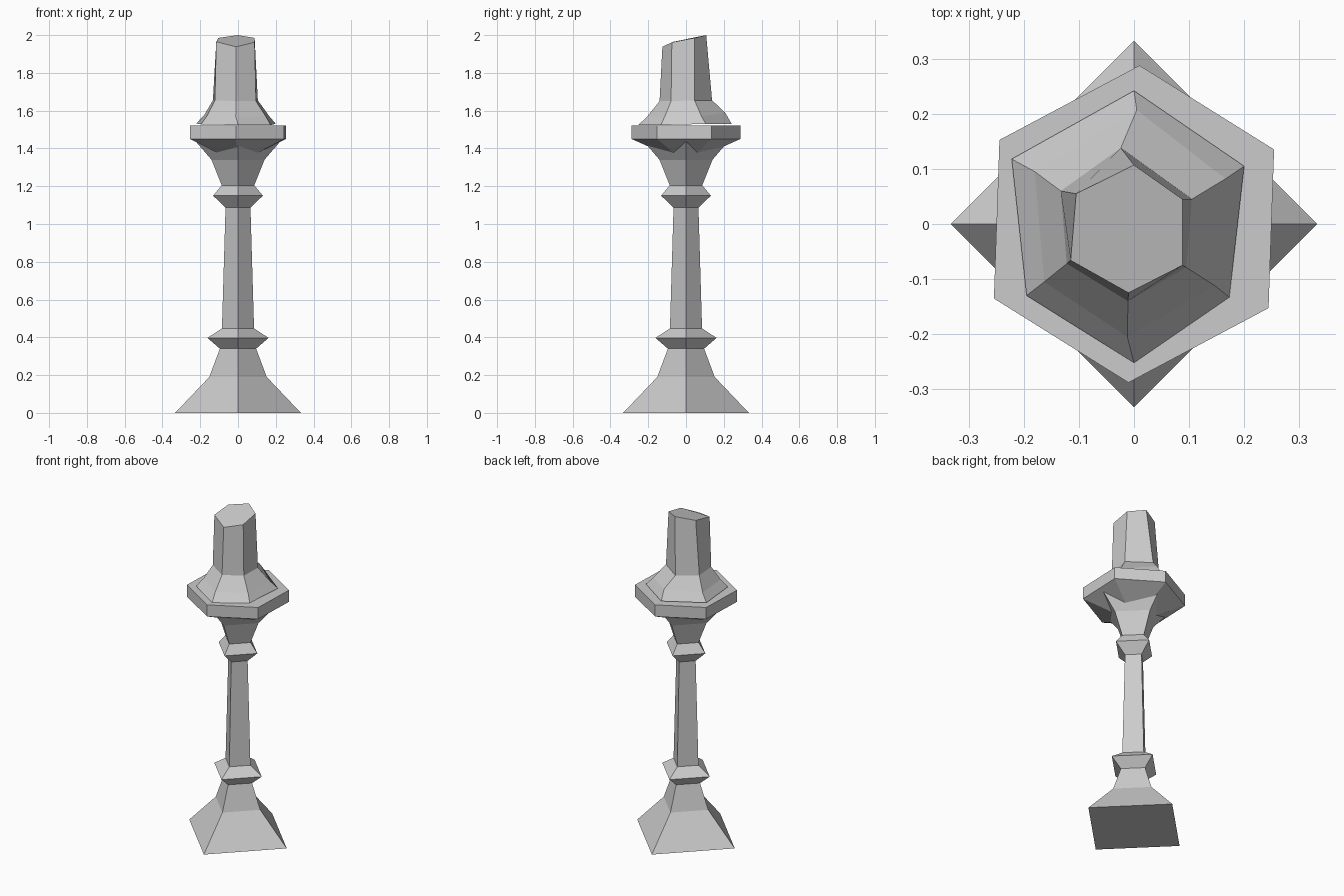
import bpy, math


def loft(name, rings):
    """Skin a stack of equal-sized rings and cap both ends."""
    n = len(rings[0])
    verts = [v for ring in rings for v in ring]
    faces = [tuple(reversed(range(n))),
             tuple(range((len(rings) - 1) * n, len(rings) * n))]
    for k in range(len(rings) - 1):
        for i in range(n):
            j = (i + 1) % n
            faces.append((k * n + i, k * n + j, (k + 1) * n + j, (k + 1) * n + i))
    mesh = bpy.data.meshes.new(name)
    mesh.from_pydata(verts, [], faces)
    mesh.update()
    obj = bpy.data.objects.new(name, mesh)
    bpy.context.collection.objects.link(obj)
    return obj


def turned(name, profile, sides, start):
    """Loft regular polygons from (radius, z) pairs."""
    angles = [start + 2 * math.pi * i / sides for i in range(sides)]
    return loft(name, [[(r * math.cos(a), r * math.sin(a), z) for a in angles]
                       for r, z in profile])


# Square holder: foot, knops, stem and flared cup, corners on the axes
turned("stem", [(0.333, 0), (0.152, 0.19), (0.096, 0.34), (0.162, 0.397),
                (0.085, 0.447), (0.066, 1.087), (0.132, 1.15), (0.086, 1.205),
                (0.14, 1.34), (0.235, 1.45)], 4, 0)

# Hexagonal drip plate with a shallow sloping underside
turned("drip_plate", [(0.12, 1.375), (0.288, 1.45), (0.288, 1.522)],
       6, math.radians(28))

# Uneven six-sided candle with a melted skirt and slanted top
candle_rings = [
    [(0.2, 0.105, 1.53), (0, 0.242, 1.53), (-0.222, 0.118, 1.532),
     (-0.195, -0.13, 1.528), (0, -0.252, 1.524), (0.173, -0.133, 1.524)],
    [(0.166, 0.082, 1.57), (0.005, 0.207, 1.59), (-0.18, 0.095, 1.575),
     (-0.163, -0.105, 1.575), (-0.012, -0.205, 1.57), (0.147, -0.112, 1.57)],
    [(0.105, 0.045, 1.655), (-0.024, 0.138, 1.655), (-0.133, 0.06, 1.655),
     (-0.122, -0.072, 1.655), (-0.011, -0.14, 1.65), (0.095, -0.079, 1.65)],
    [(0.088, 0.045, 1.985), (0, 0.107, 2.0), (-0.105, 0.055, 1.985),
     (-0.115, -0.066, 1.965), (-0.01, -0.125, 1.938), (0.088, -0.075, 1.962)],
]
loft("candle", candle_rings)
